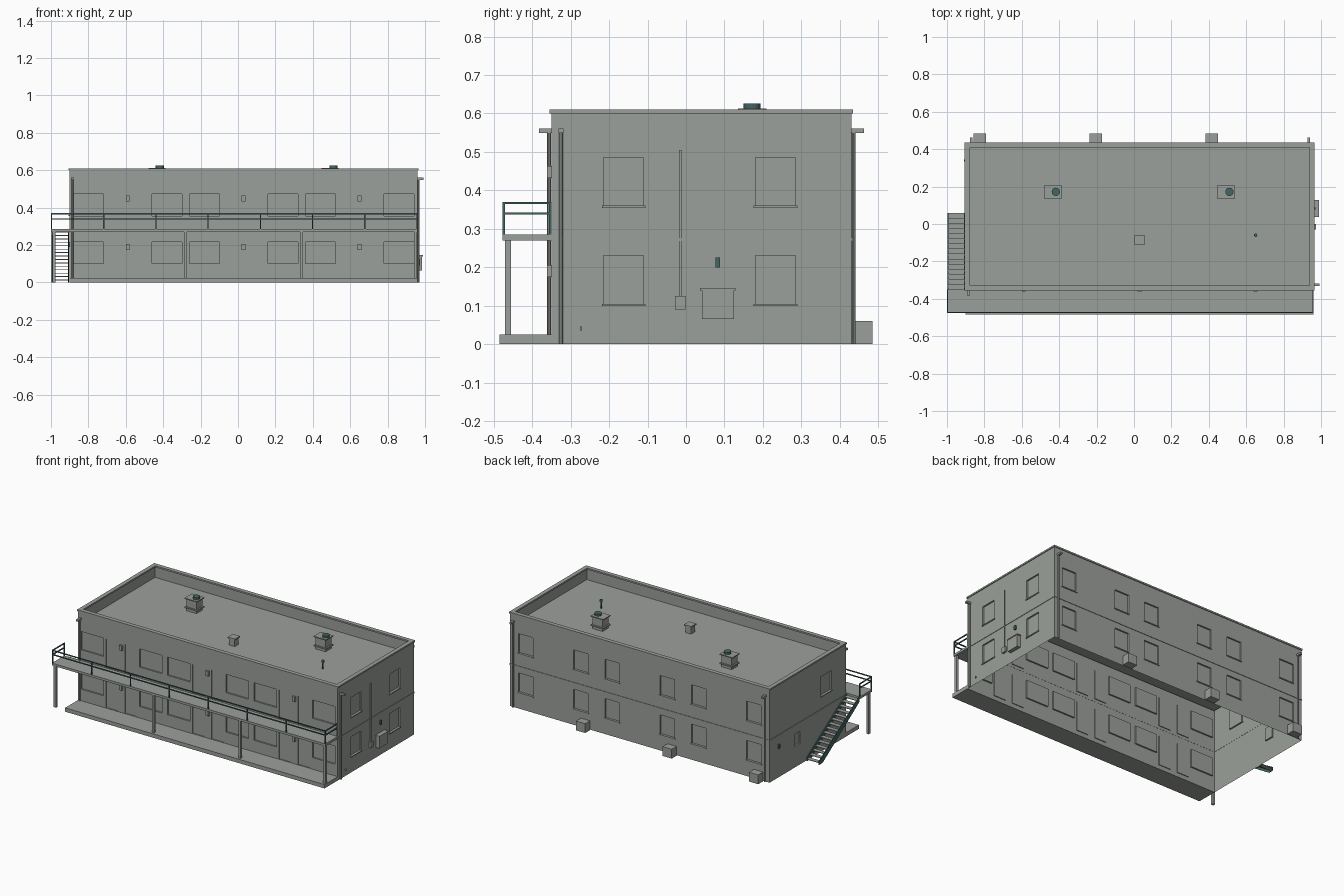
import bpy
import bmesh
import math
from mathutils import Matrix, Vector

default_cube = bpy.data.objects.get("Cube")
if default_cube:
    bpy.data.objects.remove(default_cube, do_unlink=True)


def make_material(name, colour):
    material = bpy.data.materials.new(name)
    material.use_nodes = True
    material.diffuse_color = colour
    material.node_tree.nodes["Principled BSDF"].inputs["Base Color"].default_value = colour
    return material


stone = make_material("warm_grey", (0.33, 0.35, 0.325, 1))
teal = make_material("dark_teal", (0.06, 0.13, 0.13, 1))

# Main dimensions
LEFT, RIGHT, FRONT, BACK = -0.9, 0.96, -0.35, 0.43
HEIGHT, ROOF = 0.605, 0.53
UNITS = (-0.59, 0.03, 0.65)
DECK_FRONT, DECK_TOP, DECK_LEFT = -0.477, 0.285, -1.0


def add_box(bm, x, y, z):
    """Add a box given (low, high) pairs on each axis."""
    low, high = Vector((x[0], y[0], z[0])), Vector((x[1], y[1], z[1]))
    matrix = Matrix.Translation((low + high) / 2) @ Matrix.Diagonal((*(high - low), 1))
    return bmesh.ops.create_cube(bm, size=1, matrix=matrix)


def add_cylinder(bm, centre, radius, low, high, sides=16):
    place = Matrix.Translation((*centre, (low + high) / 2))
    bmesh.ops.create_cone(bm, cap_ends=True, segments=sides, radius1=radius,
                          radius2=radius, depth=high - low, matrix=place)


def finish(name, bm, material):
    mesh = bpy.data.meshes.new(name)
    bm.to_mesh(mesh)
    bm.free()
    mesh.materials.append(material)
    obj = bpy.data.objects.new(name, mesh)
    bpy.context.collection.objects.link(obj)
    return obj


def boxes(name, material, items):
    bm = bmesh.new()
    for item in items:
        add_box(bm, *item)
    return finish(name, bm, material)


def around(centre, half):
    return (centre - half, centre + half)


# Walls with a sunken roof behind a parapet
bm = bmesh.new()
add_box(bm, (LEFT, RIGHT), (FRONT, BACK), (0, HEIGHT))
bm.normal_update()
top = [f for f in bm.faces if f.normal.z > 0.9]
bmesh.ops.inset_region(bm, faces=top, thickness=0.02)
bm.normal_update()
inner = min((f for f in bm.faces if f.normal.z > 0.9 and f.calc_center_median().z > 0.5),
            key=lambda f: (f.calc_center_median().xy - Vector((0.03, 0.04))).length)
rim = bmesh.ops.extrude_discrete_faces(bm, faces=[inner])["faces"][0]
for vert in rim.verts:
    vert.co.z = ROOF
walls = finish("building_walls", bm, stone)

# Openings: wide front windows, doors, rear and side windows
cuts, sills = [], []
DEPTH, DOOR_DEPTH = 0.01, 0.005
side_windows = [(0.105, 0.23), (0.36, 0.485)]
front_windows = [(0.1, 0.217), (0.355, 0.473)]
door_heights = [(0.027, 0.217), (0.287, 0.473)]

for unit in UNITS:
    for sign in (-1, 1):
        for heights in front_windows:
            cuts.append((around(unit + sign * 0.21, 0.08), around(FRONT, DEPTH), heights))
        for heights in door_heights:
            cuts.append((around(unit + sign * 0.068, 0.042), around(FRONT, DOOR_DEPTH), heights))
        for heights in side_windows:
            centre = unit + sign * 0.198
            cuts.append((around(centre, 0.052), around(BACK, DEPTH), heights))
            sills.append((around(centre, 0.057), (BACK - DEPTH, BACK + 0.005),
                          (heights[0] - 0.006, heights[0])))

for y in (-0.162, 0.233):
    for heights in side_windows:
        cuts.append((around(RIGHT, DEPTH), around(y, 0.052), heights))
        sills.append(((RIGHT - DEPTH, RIGHT + 0.005), around(y, 0.057),
                      (heights[0] - 0.006, heights[0])))
cuts.append((around(LEFT, DEPTH), around(-0.15, 0.052), side_windows[1]))
sills.append(((LEFT - 0.005, LEFT + DEPTH), around(-0.15, 0.057), (0.354, 0.36)))
cuts.append((around(LEFT, DEPTH), around(0.146, 0.03), (0.135, 0.215)))

cutter = boxes("opening_cutter", stone, cuts)
cutter.hide_render = True
modifier = walls.modifiers.new("openings", "BOOLEAN")
modifier.operation = "DIFFERENCE"
modifier.solver = "EXACT"
modifier.object = cutter
bpy.context.view_layer.objects.active = walls
bpy.ops.object.modifier_apply(modifier="openings")
bpy.data.objects.remove(cutter, do_unlink=True)

# The shell is open underneath
bm = bmesh.new()
bm.from_mesh(walls.data)
floor = [f for f in bm.faces if f.calc_center_median().z < 0.001]
bmesh.ops.delete(bm, geom=floor, context="FACES")
bm.to_mesh(walls.data)
bm.free()

boxes("window_sills", stone, sills)


# Rings around the walls: floor band and parapet coping
def ring(name, out, inward, heights):
    xs, ys = (LEFT - out, RIGHT + out), (FRONT - out, BACK + out)
    boxes(name, stone, [
        (xs, (FRONT - out, FRONT + inward), heights),
        (xs, (BACK - inward, BACK + out), heights),
        ((LEFT - out, LEFT + inward), ys, heights),
        ((RIGHT - inward, RIGHT + out), ys, heights)])


ring("floor_band", 0.003, 0.001, (0.268, 0.276))
ring("parapet_coping", 0.005, 0.022, (0.6, 0.61))

# Walkway slab, deck and supporting posts
boxes("ground_slab", stone, [((LEFT, RIGHT), (-0.485, FRONT), (0, 0.025))])
boxes("balcony_deck", stone, [((DECK_LEFT, RIGHT), (DECK_FRONT, FRONT), (0.27, DECK_TOP))])
boxes("balcony_posts", stone, [
    (around(x, 0.008), around(-0.463, 0.008), (0 if x < LEFT else 0.025, 0.27))
    for x in (-0.983, -0.28, 0.34, 0.948)])

# Balcony railing
BAR = 0.003
rail_y, end_x = DECK_FRONT + BAR, (DECK_LEFT + BAR, RIGHT - BAR)
bars = []
for z in (0.34, 0.367):
    bars.append((end_x, around(rail_y, BAR), around(z, BAR)))
    for x in end_x:
        bars.append((around(x, BAR), (rail_y, FRONT), around(z, BAR)))
for i in range(8):
    x = end_x[0] + (end_x[1] - end_x[0]) * i / 7
    bars.append((around(x, BAR), around(rail_y, BAR), (0.27, 0.37)))
for x in end_x:
    bars.append((around(x, BAR), around(FRONT - BAR, BAR), (DECK_TOP, 0.37)))
boxes("balcony_railing", teal, bars)

# Side staircase: treads between two sloping stringers
STEPS, FOOT, HEAD = 15, 0.06, FRONT
run, rise = (HEAD - FOOT) / STEPS, 0.275 / STEPS
boxes("stair_treads", stone, [
    ((-0.994, -0.908), (FOOT + run * (i + 1), FOOT + run * i), around(rise * (i + 0.7), 0.002))
    for i in range(STEPS)])
bm = bmesh.new()
for x in (-0.997, -0.909):
    profile = [(FOOT, 0), (FOOT, 0.022), (HEAD, DECK_TOP), (HEAD, 0.25), (FOOT - 0.035, 0)]
    face = bm.faces.new([bm.verts.new((x, y, z)) for y, z in profile])
    solid = bmesh.ops.extrude_face_region(bm, geom=[face])["geom"]
    bmesh.ops.translate(bm, vec=(0.005, 0, 0),
                        verts=[v for v in solid if isinstance(v, bmesh.types.BMVert)])
bmesh.ops.recalc_face_normals(bm, faces=bm.faces)
finish("stair_stringers", bm, teal)

# Downpipes with overflow spouts at the corners
bm = bmesh.new()
for x, y, dx, dy in ((RIGHT, -0.325, 1, 0), (-0.885, FRONT, 0, -1),
                     (0.935, BACK, 0, 1), (-0.87, BACK, 0, 1)):
    add_cylinder(bm, (x + dx * 0.006, y + dy * 0.006), 0.005, 0, 0.555, 8)
    reach = Vector((dx, dy)) * 0.033
    add_box(bm, (min(x, x + reach.x) - 0.007 * abs(dy), max(x, x + reach.x) + 0.007 * abs(dy)),
            (min(y, y + reach.y) - 0.007 * abs(dx), max(y, y + reach.y) + 0.007 * abs(dx)),
            (0.549, 0.561))
finish("downpipes", bm, stone)

# Roof vents with lids and round caps, a small vent and a pipe
vents, caps = bmesh.new(), bmesh.new()
for x, shift in ((-0.433, 0.015), (0.492, 0.018)):
    add_box(vents, around(x, 0.036), around(0.172, 0.03), (ROOF, 0.607))
    add_box(vents, around(x, 0.045), around(0.172, 0.037), (0.548, 0.556))
    add_box(vents, around(x, 0.045), around(0.172, 0.037), (0.607, 0.613))
    add_cylinder(caps, (x + shift, 0.172), 0.022, 0.613, 0.626)
add_box(vents, around(0.03, 0.02), around(-0.085, 0.02), (ROOF, 0.575))
add_box(vents, around(0.03, 0.026), around(-0.085, 0.026), (0.575, 0.583))
add_cylinder(caps, (0.65, -0.06), 0.005, ROOF, 0.58)
add_cylinder(caps, (0.65, -0.06), 0.009, 0.573, 0.585)
finish("roof_vents", vents, stone)
finish("roof_caps", caps, teal)

# Cooling units behind, porch lamps in front
boxes("cooling_units", stone, [
    (around(unit - 0.234, 0.033), (BACK + 0.005, 0.485), (0, 0.06)) for unit in UNITS])
boxes("porch_lamps", stone, [
    (around(unit, 0.01), (FRONT - 0.012, FRONT), around(z, 0.016))
    for unit in UNITS for z in (0.19, 0.448)])

# Service boxes and conduit on the end walls
boxes("service_boxes", stone, [
    ((RIGHT, 0.985), around(0.083, 0.042), (0.065, 0.14)),
    ((RIGHT, 0.988), around(0.083, 0.046), (0.14, 0.146)),
    ((RIGHT, 0.972), around(-0.015, 0.014), (0.09, 0.125)),
    ((RIGHT, 0.965), around(-0.015, 0.003), (0.125, 0.505)),
    ((RIGHT, 0.966), around(-0.273, 0.003), (0.036, 0.046))])
boxes("meter_boxes", teal, [
    ((RIGHT, 0.97), around(0.083, 0.006), (0.2, 0.226)),
    ((LEFT - 0.01, LEFT), around(0.34, 0.006), (0.19, 0.216))])
